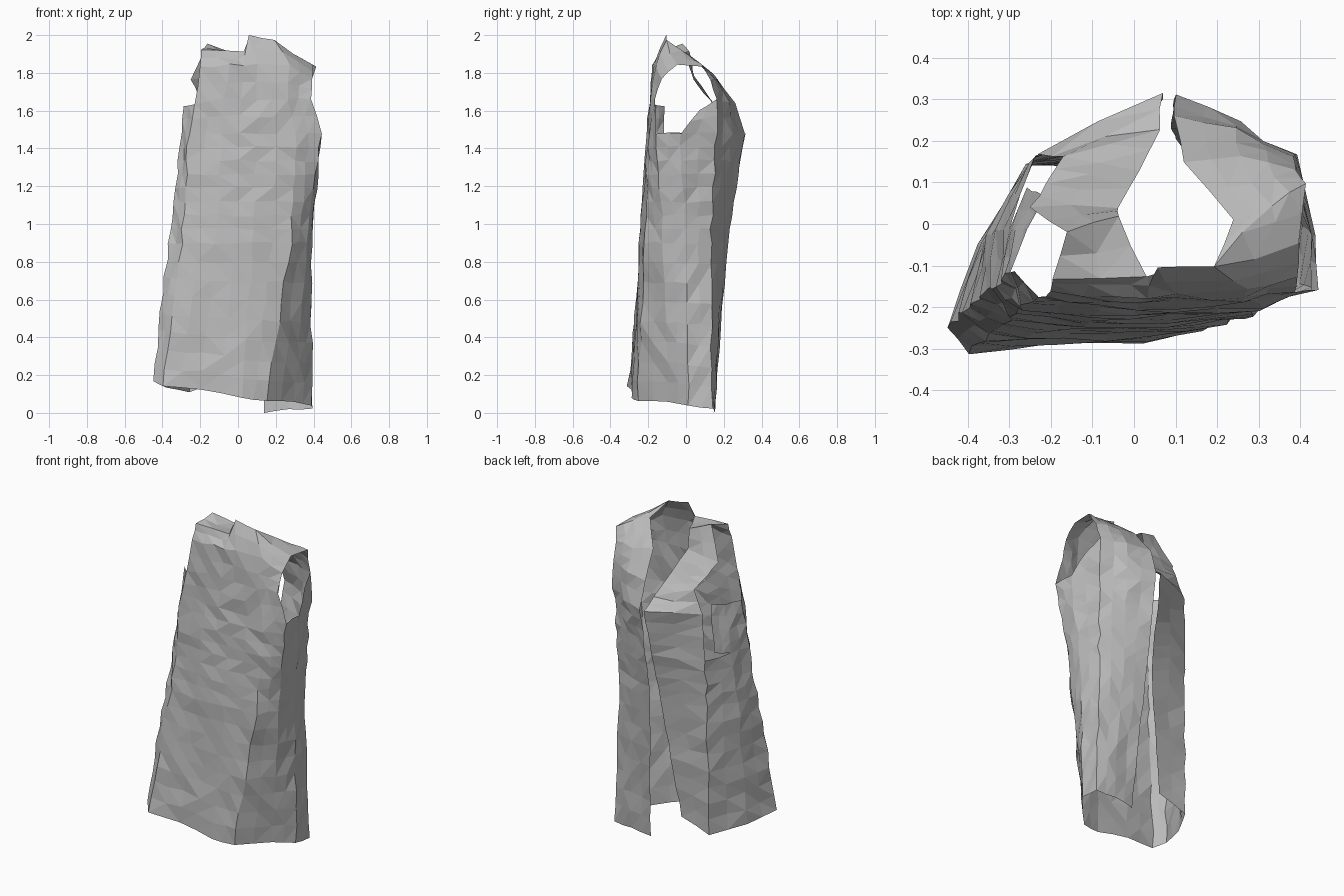
import bpy
import bmesh
import random
from mathutils import Vector

random.seed(4)

old_cube = bpy.data.objects.get("Cube")
if old_cube:
    bpy.data.objects.remove(old_cube, do_unlink=True)


def make_material(name, colour):
    material = bpy.data.materials.new(name)
    material.use_nodes = True
    material.diffuse_color = colour
    shader = next(n for n in material.node_tree.nodes if n.type == 'BSDF_PRINCIPLED')
    shader.inputs["Base Color"].default_value = colour
    shader.inputs["Roughness"].default_value = 0.9
    return material


def row(outline, heights):
    """Turn plan points and their heights into one ring of the cloth."""
    if isinstance(heights, float):
        heights = [heights] * len(outline)
    return [Vector((x, y, z)) for (x, y), z in zip(outline, heights)]


def between(lower, upper):
    """Ring half way between two others."""
    return [(a + b) / 2 for a, b in zip(lower, upper)]


# Open rings, from the right edge of the opening round to its left edge
hem = row(
    [(.14, .15), (.27, .155), (.39, .14), (.39, .01), (.3, -.09), (.15, -.255), (.02, -.285),
     (-.2, -.29), (-.4, -.31), (-.45, -.25), (-.38, -.06), (-.26, .14), (-.07, .14)],
    [0, .02, .02, .04, .06, .06, .08, .12, .14, .17, .13, .11, .17])
waist = row(
    [(.09, .22), (.24, .19), (.365, .13), (.39, 0), (.365, -.12), (.28, -.22), (.08, -.245),
     (-.12, -.245), (-.3, -.23), (-.365, -.17), (-.345, -.02), (-.25, .15), (.04, .2)], .9)
chest = row(
    [(.1, .31), (.25, .24), (.385, .16), (.44, -.03), (.44, -.16), (.31, -.195), (.1, -.205),
     (-.08, -.205), (-.26, -.185), (-.3, -.12), (-.26, -.01), (-.23, .165), (.07, .315)], 1.48)
yoke = row(
    [(.1, .26), (.24, .23), (.385, .16), (.41, .07), (.39, -.165), (.26, -.185), (.1, -.19),
     (-.07, -.19), (-.23, -.175), (-.29, -.11), (-.26, .02), (-.17, .16), (.06, .23)],
    [1.64, 1.65, 1.66, 1.6, 1.66, 1.66, 1.66, 1.66, 1.63, 1.62, 1.6, 1.62, 1.54])
collar = row(
    [(.12, .15), (.25, .16), (.39, .13), (.4, 0), (.395, -.13), (.27, -.165), (.1, -.17),
     (-.05, -.175), (-.2, -.165), (-.25, -.1), (-.25, 0), (-.21, .1), (.01, .13)],
    [1.79, 1.77, 1.76, 1.77, 1.77, 1.84, 1.85, 1.84, 1.83, 1.75, 1.7, 1.69, 1.66])
shoulder = row(
    [(.24, .01), (.33, .05), (.41, .1), (.4, 0), (.4, -.05), (.19, -.105), (.06, -.105),
     (.03, -.13), (-.2, -.13), (-.25, -.1), (-.25, 0), (-.25, .04), (-.04, .04)],
    [1.9, 1.87, 1.83, 1.83, 1.84, 1.97, 2.0, 1.91, 1.92, 1.8, 1.8, 1.76, 1.79])

rings = [hem, between(hem, waist), waist, between(waist, chest),
         chest, yoke, collar, shoulder]

# Armholes: level from which each open column starts
open_from = {2: 5, 3: 4, 8: 5, 9: 4, 10: 3}

# Cloth shell
bm = bmesh.new()
grid = [[bm.verts.new(p) for p in ring] for ring in rings]
for level in range(len(rings) - 1):
    for column in range(len(hem) - 1):
        if level < open_from.get(column, len(rings)):
            bm.faces.new((grid[level][column + 1], grid[level][column],
                          grid[level + 1][column], grid[level + 1][column + 1]))

# Right shoulder joins the lapel to the solid panel
top = grid[-1]
bm.faces.new((top[5], top[1], top[0]))
bm.faces.new((top[5], top[4], top[2], top[1]))

# Left shoulder flap, then the strap down to the lapel
ridge_outer = bm.verts.new((-.16, -.02, 1.95))
ridge_inner = bm.verts.new((-.04, .02, 1.91))
bm.faces.new((top[7], ridge_inner, ridge_outer, top[8]))
bm.faces.new((ridge_outer, ridge_inner, top[12], top[11]))

# Left armhole lip, folded inwards
lip_low = bm.verts.new((-.26, .09, 1.22))
lip_high = bm.verts.new((-.21, .06, 1.5))
bm.faces.new((lip_low, grid[3][10], grid[4][10], lip_high))

bmesh.ops.delete(bm, geom=[v for v in bm.verts if not v.link_faces], context='VERTS')

# Finer facets with slight crumpling
bmesh.ops.subdivide_edges(bm, edges=bm.edges[:], cuts=1, use_grid_fill=True)
tall = [e for e in bm.edges
        if abs(e.verts[0].co.z - e.verts[1].co.z) > .13]
bmesh.ops.subdivide_edges(bm, edges=tall, cuts=1, use_grid_fill=True)
for v in bm.verts:
    crumple = Vector([random.uniform(-1, 1) for _ in range(3)])
    v.co += crumple * (.004 if v.is_boundary else .008)
bmesh.ops.triangulate(bm, faces=bm.faces[:], quad_method='SHORT_EDGE')

# Stand the hem on the ground
lowest = min(v.co.z for v in bm.verts)
for v in bm.verts:
    v.co.z -= lowest

mesh = bpy.data.meshes.new("sleeveless_coat")
bm.to_mesh(mesh)
bm.free()
mesh.materials.append(make_material("grey_cloth", (.5, .5, .5, 1)))
coat = bpy.data.objects.new("sleeveless_coat", mesh)
bpy.context.collection.objects.link(coat)
